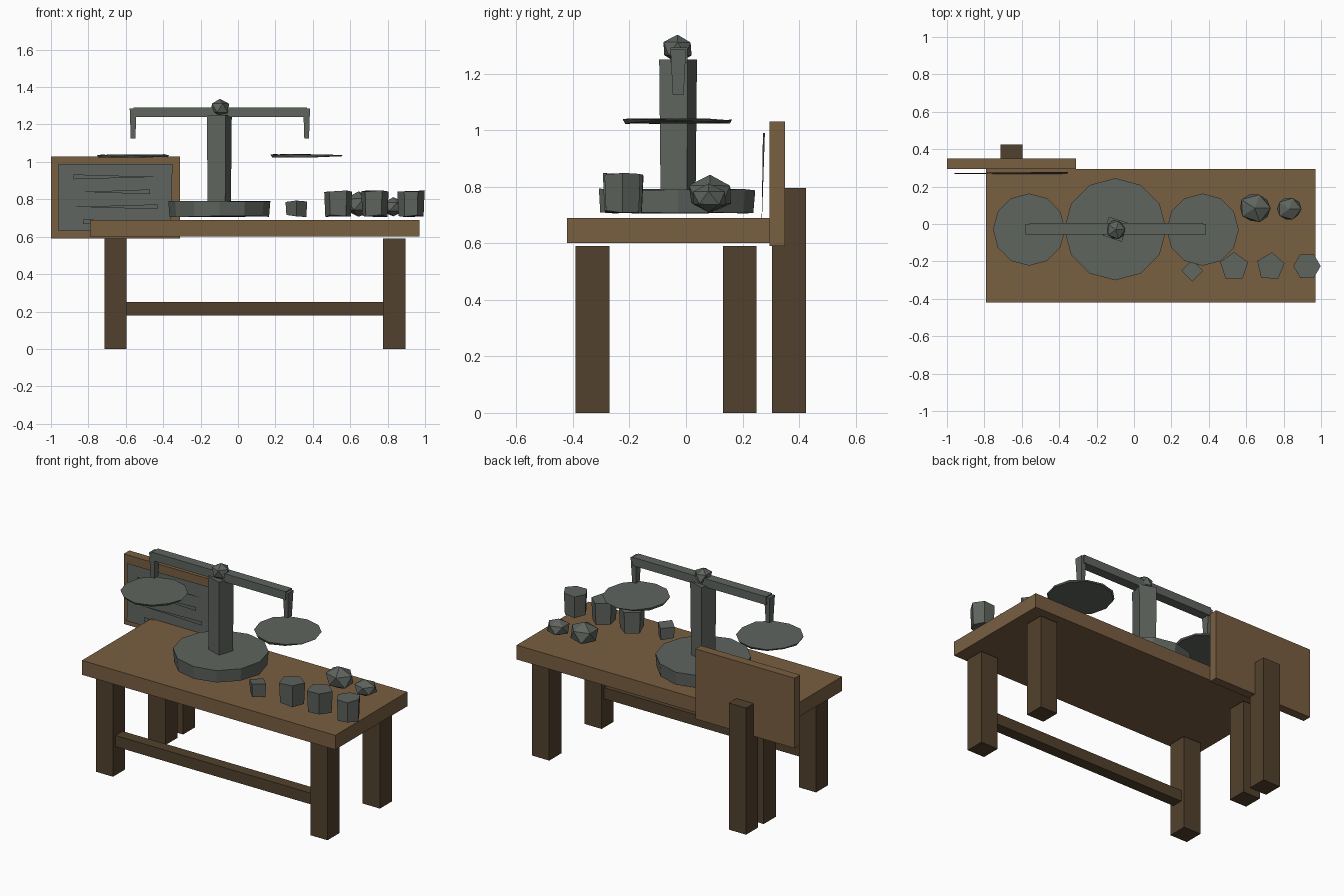
import bpy, bmesh, math, random
from mathutils import Vector

random.seed(4)
if "Cube" in bpy.data.objects:
    bpy.data.objects.remove(bpy.data.objects["Cube"])


def material(name, rgb):
    m = bpy.data.materials.new(name)
    m.use_nodes = True
    m.diffuse_color = (*rgb, 1)
    m.node_tree.nodes["Principled BSDF"].inputs["Base Color"].default_value = (*rgb, 1)
    return m


WOOD = material("warm wood", (0.19, 0.112, 0.053))
DARK = material("dark wood", (0.083, 0.053, 0.026))
IRON = material("grey iron", (0.114, 0.128, 0.113))


def finish(name, bm, mat):
    mesh = bpy.data.meshes.new(name)
    bm.to_mesh(mesh)
    bm.free()
    mesh.materials.append(mat)
    ob = bpy.data.objects.new(name, mesh)
    bpy.context.collection.objects.link(ob)
    return ob


def box(name, mat, x, y, z, foot=1.0):
    """Box from (low, high) ranges; foot scales the bottom in x and y."""
    bm = bmesh.new()
    bmesh.ops.create_cube(bm, size=1)
    for v in bm.verts:
        s = foot if v.co.z < 0 else 1
        v.co = Vector([(r[0] + r[1]) / 2 + c * (r[1] - r[0]) * k
                       for r, c, k in zip((x, y, z), v.co, (s, s, 1))])
    return finish(name, bm, mat)


def prism(name, mat, sides, centre, z, r_low, r_top, turn=90, wobble=0.0):
    """Upright prism whose first corner points along the turn angle."""
    bm = bmesh.new()
    rings = []
    for height, r in ((z[0], r_low), (z[1], r_top)):
        ring = []
        for i in range(sides):
            a = math.radians(turn) + math.tau * i / sides
            ring.append(bm.verts.new((centre[0] + r * math.cos(a), centre[1] + r * math.sin(a),
                                      height + random.uniform(-wobble, wobble))))
        rings.append(ring)
    low, top = rings
    bm.faces.new(low[::-1])
    bm.faces.new(top)
    for i in range(sides):
        j = (i + 1) % sides
        bm.faces.new((low[i], low[j], top[j], top[i]))
    return finish(name, bm, mat)


def lump(name, mat, centre, radii, jitter, detail=1):
    """Faceted stone-like ball."""
    bm = bmesh.new()
    bmesh.ops.create_icosphere(bm, subdivisions=detail, radius=1)
    for v in bm.verts:
        k = 1 + random.uniform(-jitter, jitter)
        v.co = Vector([c + p * r * k for c, p, r in zip(centre, v.co, radii)])
    return finish(name, bm, mat)


def sheet(name, mat, corners):
    bm = bmesh.new()
    bm.faces.new([bm.verts.new(c) for c in corners])
    return finish(name, bm, mat)


# Table
box("table_top", WOOD, (-0.79, 0.97), (-0.42, 0.295), (0.60, 0.69))
for side, x in (("right", -0.655), ("left", 0.835)):
    for end, y in (("front", -0.33), ("back", 0.19)):
        box(f"{end}_{side}_leg", DARK, (x - 0.06, x + 0.06), (y - 0.06, y + 0.06), (0, 0.59))
box("front_stretcher", DARK, (-0.6, 0.78), (-0.365, -0.295), (0.18, 0.25))

# Notice board on its post
box("board_post", DARK, (-0.715, -0.595), (0.305, 0.425), (0, 0.795))
box("notice_board", WOOD, (-1.0, -0.31), (0.295, 0.35), (0.59, 1.03))
sheet("notice_sheet", IRON, [(-0.96, 0.267, 0.63), (-0.36, 0.265, 0.63),
                             (-0.35, 0.279, 0.99), (-0.96, 0.272, 0.99)])
# Scratched lines: wedges (blunt end x, pointed end x, height)
for i, (blunt, tip, z) in enumerate(((-0.88, -0.43, 0.92), (-0.47, -0.83, 0.84),
                                     (-0.43, -0.87, 0.76), (-0.83, -0.50, 0.68))):
    pts = [(blunt, 0.255, z - 0.013), (tip, 0.255, z), (blunt, 0.255, z + 0.013)]
    sheet(f"notice_line_{i + 1}", IRON, pts if blunt < tip else pts[::-1])

# Balance scale
AXIS = (-0.1, -0.028)
prism("scale_base", IRON, 12, AXIS, (0.708, 0.789), 0.266, 0.273, wobble=0.003)
prism("scale_column", IRON, 4, AXIS, (0.72, 1.25), 0.069, 0.075, turn=27)
lump("scale_knob", IRON, (-0.097, -0.03, 1.288), (0.055, 0.055, 0.05), 0.08)
box("scale_beam", IRON, (-0.56, 0.37), (-0.055, 0.005), (1.24, 1.292))
for side, x in (("right", -0.561), ("left", 0.367)):
    box(f"{side}_hanger", IRON, (x - 0.018, x + 0.018), (-0.055, 0.0), (1.125, 1.285), foot=0.7)
    prism(f"{side}_pan", IRON, 12, (x, -0.03), (1.026, 1.038), 0.185, 0.193, wobble=0.004)

# Weights: (corners, centre, top height, radius, turn)
weights = ((4, (0.312, -0.25), 0.79, 0.058, 90), (5, (0.535, -0.228), 0.845, 0.078, 90),
           (5, (0.73, -0.228), 0.842, 0.077, 85), (6, (0.925, -0.225), 0.845, 0.073, 0))
for i, (sides, centre, top, r, turn) in enumerate(weights):
    prism(f"weight_{i + 1}", IRON, sides, centre, (0.711, top), r * 0.92, r, turn, wobble=0.006)

# Ore lumps
lump("large_ore_lump", IRON, (0.645, 0.085, 0.772), (0.092, 0.082, 0.068), 0.07)
lump("small_ore_lump", IRON, (0.83, 0.08, 0.76), (0.07, 0.067, 0.051), 0.07)
